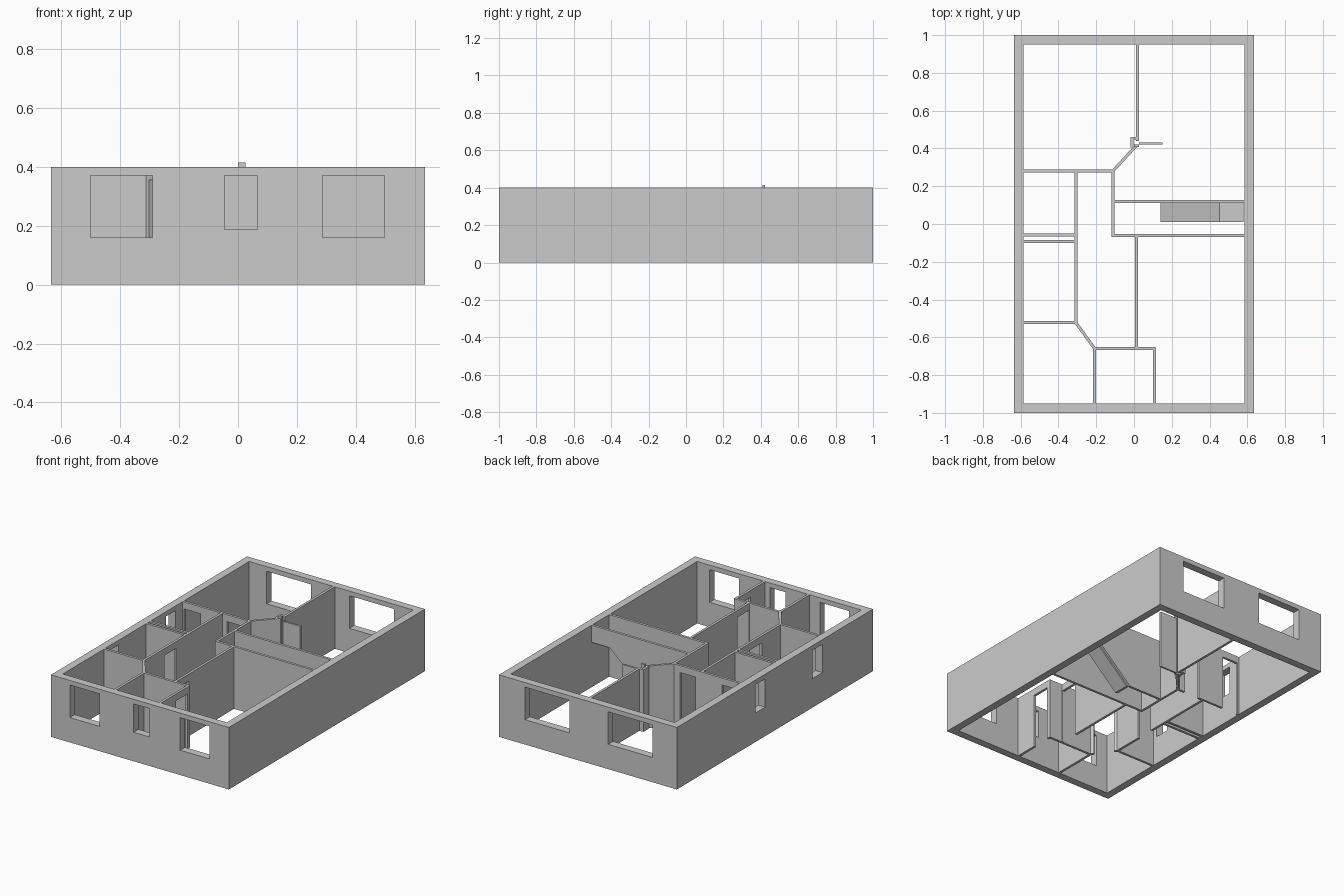
import bpy, bmesh
from mathutils import Matrix, Vector

if "Cube" in bpy.data.objects:
    bpy.data.objects.remove(bpy.data.objects["Cube"])

H = 0.40        # wall height
T = 0.016       # partition thickness
DOOR = 0.355    # door head height


def panel(name, p0, p1, t, outline, holes=()):
    """Upright slab from p0 to p1 (plan), face drawn as (distance, height) loops."""
    cu = bpy.data.curves.new(name, 'CURVE')
    cu.dimensions = '2D'
    cu.fill_mode = 'BOTH'
    cu.extrude = t / 2
    for loop in [outline, *holes]:
        s = cu.splines.new('POLY')
        s.points.add(len(loop) - 1)
        for pt, (u, v) in zip(s.points, loop):
            pt.co = (u, v, 0, 1)
        s.use_cyclic_u = True
    tmp = bpy.data.objects.new(name + "_curve", cu)
    bpy.context.collection.objects.link(tmp)
    bpy.context.view_layer.update()
    me = bpy.data.meshes.new_from_object(
        tmp.evaluated_get(bpy.context.evaluated_depsgraph_get()))
    bpy.data.objects.remove(tmp)
    a, b = Vector((*p0, 0)), Vector((*p1, 0))
    d, up = (b - a).normalized(), Vector((0, 0, 1))
    m = Matrix((d, up, d.cross(up))).transposed().to_4x4()
    m.translation = a
    bm = bmesh.new()
    bm.from_mesh(me)
    bm.transform(m)
    bmesh.ops.remove_doubles(bm, verts=bm.verts, dist=1e-5)
    bmesh.ops.recalc_face_normals(bm, faces=bm.faces)
    for f in bm.faces:
        f.smooth = False
    bm.to_mesh(me)
    bm.free()
    me.name = name
    ob = bpy.data.objects.new(name, me)
    bpy.context.collection.objects.link(ob)
    return ob


def wall(name, p0, p1, t=T, doors=(), windows=()):
    """Wall with door notches (start, end) and window holes (start, end, sill, head)."""
    length = (Vector(p1) - Vector(p0)).length
    out = [(0, 0)]
    for a, b in doors:
        out += [(a, 0), (a, DOOR), (b, DOOR), (b, 0)]
    out += [(length, 0), (length, H), (0, H)]
    holes = [[(a, z0), (b, z0), (b, z1), (a, z1)] for a, b, z0, z1 in windows]
    return panel(name, p0, p1, t, out, holes)


def box(name, x0, x1, y0, y1, z1):
    return panel(name, (x0, (y0 + y1) / 2), (x1, (y0 + y1) / 2), y1 - y0,
                 [(0, 0), (x1 - x0, 0), (x1 - x0, z1), (0, z1)])


# Outer walls with window openings
X, Y, W = 0.635, 1.0, 0.05
xi, yi = X - W, Y - W
wall("front_wall", (-X, -Y + W / 2), (X, -Y + W / 2), W, windows=[
    (X - 0.50, X - 0.29, 0.16, 0.37),
    (X - 0.045, X + 0.067, 0.187, 0.37),
    (X + 0.287, X + 0.497, 0.16, 0.37)])
wall("back_wall", (-X, Y - W / 2), (X, Y - W / 2), W, windows=[
    (X - 0.46, X - 0.145, 0.16, 0.37),
    (X + 0.13, X + 0.45, 0.16, 0.37)])
wall("left_wall", (-X + W / 2, -yi), (-X + W / 2, yi), W, windows=[
    (yi - 0.485, yi - 0.385, 0.187, 0.37),
    (yi + 0.10, yi + 0.20, 0.187, 0.37)])
wall("right_wall", (X - W / 2, -yi), (X - W / 2, yi), W)

# Rear partitions
wall("rear_divider", (0.018, 0.44), (0.018, yi))
wall("rear_diagonal", (-0.112, 0.28), (0.012, 0.415))
wall("rear_cross_wall", (-xi, 0.28), (-0.105, 0.28),
     doors=[(0.01, 0.127), (xi - 0.27, xi - 0.16)])

# Left rooms and corridor
wall("corridor_left_wall", (-0.308, -0.522), (-0.308, 0.28), doors=[(0.20, 0.32)])
wall("corridor_right_wall", (-0.11, -0.066), (-0.11, 0.28))
for name, y in (("duct_wall_rear", -0.058), ("duct_wall_front", -0.092),
                ("left_room_wall", -0.522)):
    wall(name, (-xi, y), (-0.302, y))
wall("front_diagonal", (-0.308, -0.522), (-0.208, -0.66), doors=[(0.02, 0.145)])

# Front partitions
wall("middle_cross_wall", (-0.118, -0.06), (xi, -0.06))
wall("living_divider", (0.012, -0.66), (0.012, -0.06), doors=[(0.012, 0.13)])
wall("entry_rear_wall", (-0.213, -0.66), (0.115, -0.66))
wall("entry_left_wall", (-0.21, -yi), (-0.21, -0.655))
wall("entry_right_wall", (0.108, -yi), (0.108, -0.655), doors=[(0.15, 0.27)])

# Stair side wall, open underneath the slope, and the stair ramp with landing
x0 = -0.118
panel("stair_wall", (x0, 0.12), (xi, 0.12), T,
      [(0, 0), (0.14 - x0, 0), (0.455 - x0, 0.29), (xi - x0, 0.29),
       (xi - x0, H), (0, H)])
panel("stair_ramp", (0, 0.062), (1, 0.062), 0.104,
      [(0.14, 0), (0.155, 0), (0.46, 0.28), (0.58, 0.28),
       (0.58, 0.292), (0.453, 0.292), (0.14, 0.006)])

# Door post and open door leaf
box("post_side", -0.018, -0.002, 0.405, 0.46, H)
box("post_back", -0.002, 0.026, 0.445, 0.46, H)
box("post_cap", 0.0, 0.026, 0.408, 0.422, 0.415)
box("door_leaf", 0.026, 0.15, 0.42, 0.432, 0.38)
